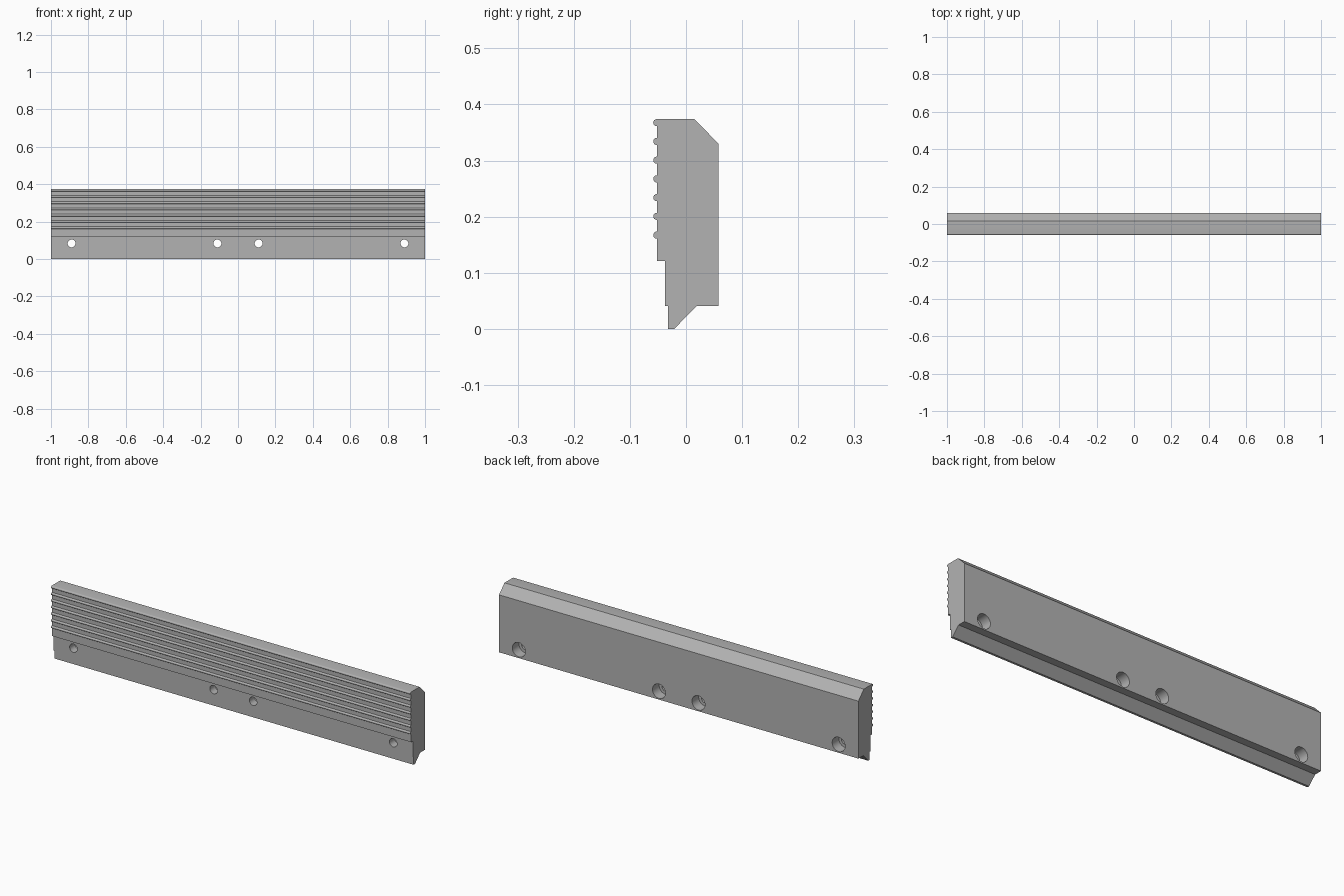
import bpy, bmesh, math
from mathutils import Matrix

cube = bpy.data.objects.get("Cube")
if cube:
    bpy.data.objects.remove(cube, do_unlink=True)

# Plain grey metal
metal = bpy.data.materials.new("grey metal")
metal.use_nodes = True
GREY = (0.45, 0.45, 0.45, 1)
metal.diffuse_color = GREY
metal.node_tree.nodes["Principled BSDF"].inputs["Base Color"].default_value = GREY

HALF = 1.0
FACE_Y, BACK_Y = -0.052, 0.058
RIB_R, RIB_TOP, RIB_STEP, RIB_COUNT = 0.0064, 0.3676, 0.0334, 7
HOLE_Z = 0.083


def make_object(name, bm):
    bmesh.ops.recalc_face_normals(bm, faces=bm.faces)
    mesh = bpy.data.meshes.new(name)
    bm.to_mesh(mesh)
    bm.free()
    mesh.materials.append(metal)
    obj = bpy.data.objects.new(name, mesh)
    bpy.context.scene.collection.objects.link(obj)
    return obj


# Cross-section (y, z): back, chamfers and stepped lower lip
profile = [(FACE_Y, 0.121), (-0.037, 0.121), (-0.037, 0.041), (-0.032, 0.041),
           (-0.032, 0), (-0.021, 0), (0.019, 0.041), (BACK_Y, 0.041),
           (BACK_Y, 0.33), (0.015, 0.374)]

# Half-round grip ribs down the front face
for i in range(RIB_COUNT):
    centre = RIB_TOP - i * RIB_STEP
    for k in range(9):
        a = math.pi * k / 8
        profile.append((FACE_Y - RIB_R * math.sin(a), centre + RIB_R * math.cos(a)))

# Bar extruded along its length
bm = bmesh.new()
end = bm.faces.new([bm.verts.new((-HALF, y, z)) for y, z in profile])
side = bmesh.ops.extrude_face_region(bm, geom=[end])
moved = [v for v in side["geom"] if isinstance(v, bmesh.types.BMVert)]
bmesh.ops.translate(bm, verts=moved, vec=(2 * HALF, 0, 0))
bar = make_object("jaw_plate", bm)


# Counterbored screw holes, wide at the back
def add_drill(bm, x, radius, y0, y1):
    place = Matrix.Translation((x, (y0 + y1) / 2, HOLE_Z)) @ Matrix.Rotation(math.pi / 2, 4, "X")
    bmesh.ops.create_cone(bm, cap_ends=True, segments=32, radius1=radius,
                          radius2=radius, depth=y1 - y0, matrix=place)


for name, radius, y0 in (("screw_hole_cutter", 0.021, -0.1), ("counterbore_cutter", 0.036, 0.005)):
    bm = bmesh.new()
    for x in (-0.89, -0.11, 0.11, 0.89):
        add_drill(bm, x, radius, y0, 0.1)
    cutter = make_object(name, bm)
    cutter.hide_render = True
    cutter.hide_viewport = True
    cut = bar.modifiers.new(name, "BOOLEAN")
    cut.operation = "DIFFERENCE"
    cut.solver = "EXACT"
    cut.object = cutter

# Bake the cuts and smooth only the curved surfaces
bpy.context.view_layer.objects.active = bar
bar.select_set(True)
for modifier in list(bar.modifiers):
    bpy.ops.object.modifier_apply(modifier=modifier.name)
for name in ("screw_hole_cutter", "counterbore_cutter"):
    bpy.data.objects.remove(bpy.data.objects[name], do_unlink=True)
bpy.ops.object.shade_smooth_by_angle(angle=math.radians(30))
